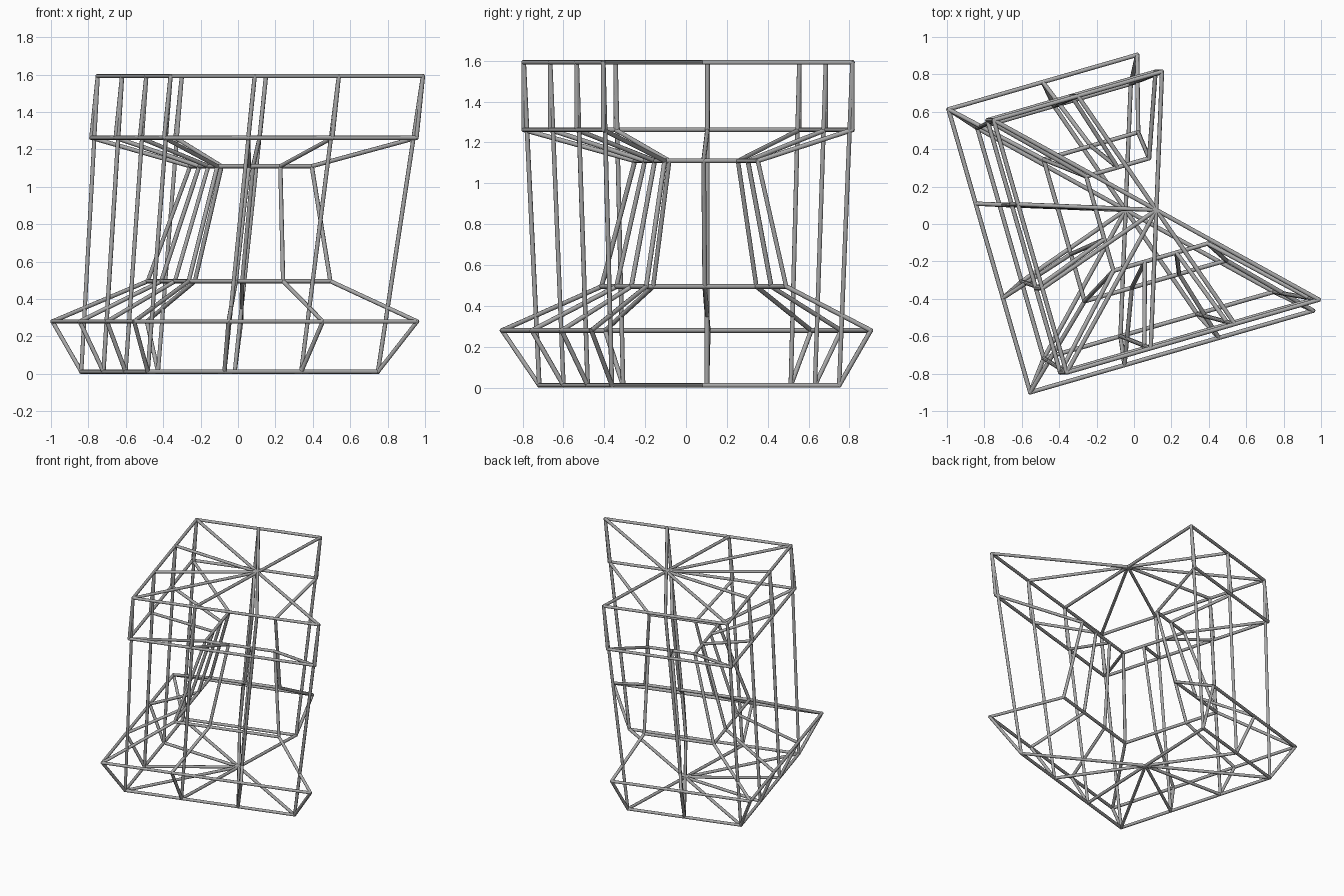
import bpy, bmesh, math
from mathutils import Vector, Matrix

if "Cube" in bpy.data.objects:
    bpy.data.objects.remove(bpy.data.objects["Cube"])

R = 0.0115                      # bar radius
ANGLE = math.radians(16.1)      # plan rotation
# (height, plan grid step) for each ring, bottom to top
LEVELS = [(0.0115, 0.427), (0.28, 0.525), (0.495, 0.263),
          (1.11, 0.175), (1.262, 0.468), (1.592, 0.468)]
# perimeter of a 3 x 3 grid square, one corner sector left open
PLAN = [(0.5, 1.5), (-0.5, 1.5), (-1.5, 1.5), (-1.5, 0.5), (-1.5, -0.5),
        (-1.5, -1.5), (-0.5, -1.5), (0.5, -1.5), (1.5, -1.5)]

mat = bpy.data.materials.new("mid grey metal")
mat.diffuse_color = (0.4, 0.4, 0.4, 1)
mat.use_nodes = True
mat.node_tree.nodes["Principled BSDF"].inputs["Base Color"].default_value = mat.diffuse_color


def hub(z):
    """Centre of a level on the leaning axis."""
    return Vector((-0.046 + 0.104 * z, 0.075, z))


def point(level, p):
    z, step = LEVELS[level]
    v = Vector((p[0], p[1], 0)) * step
    return hub(z) + Matrix.Rotation(ANGLE, 3, 'Z') @ v


def bars(name, segments):
    """One object holding a round bar for every segment."""
    bm = bmesh.new()
    for a, b in segments:
        d = b - a
        m = Matrix.Translation((a + b) / 2) @ d.to_track_quat('Z', 'Y').to_matrix().to_4x4()
        bmesh.ops.create_cone(bm, cap_ends=True, segments=8, radius1=R, radius2=R,
                              depth=d.length + R * 0.8, matrix=m)
    me = bpy.data.meshes.new(name)
    bm.to_mesh(me)
    bm.free()
    me.materials.append(mat)
    ob = bpy.data.objects.new(name, me)
    bpy.context.collection.objects.link(ob)
    bpy.context.view_layer.objects.active = ob
    ob.select_set(True)
    bpy.ops.object.shade_smooth_by_angle(angle=math.radians(50))
    ob.select_set(False)


rings = [[point(i, p) for p in PLAN] for i in range(len(LEVELS))]

# open rings at every level
for name, ring in zip(["foot_ring", "base_ring", "lower_neck_ring",
                       "upper_neck_ring", "rim_ring", "top_ring"], rings):
    bars(name, list(zip(ring, ring[1:])))

# stepped ribs following the outline
bars("outline_ribs", [(lo[k], hi[k]) for lo, hi in zip(rings, rings[1:])
                      for k in range(len(PLAN))])

# straight struts from foot to top
bars("straight_struts", list(zip(rings[0], rings[-1])))

# spokes fanning from the hubs
for name, i in (("bottom_spokes", 0), ("top_spokes", -1)):
    bars(name, [(hub(LEVELS[i][0]), p) for p in rings[i]])
